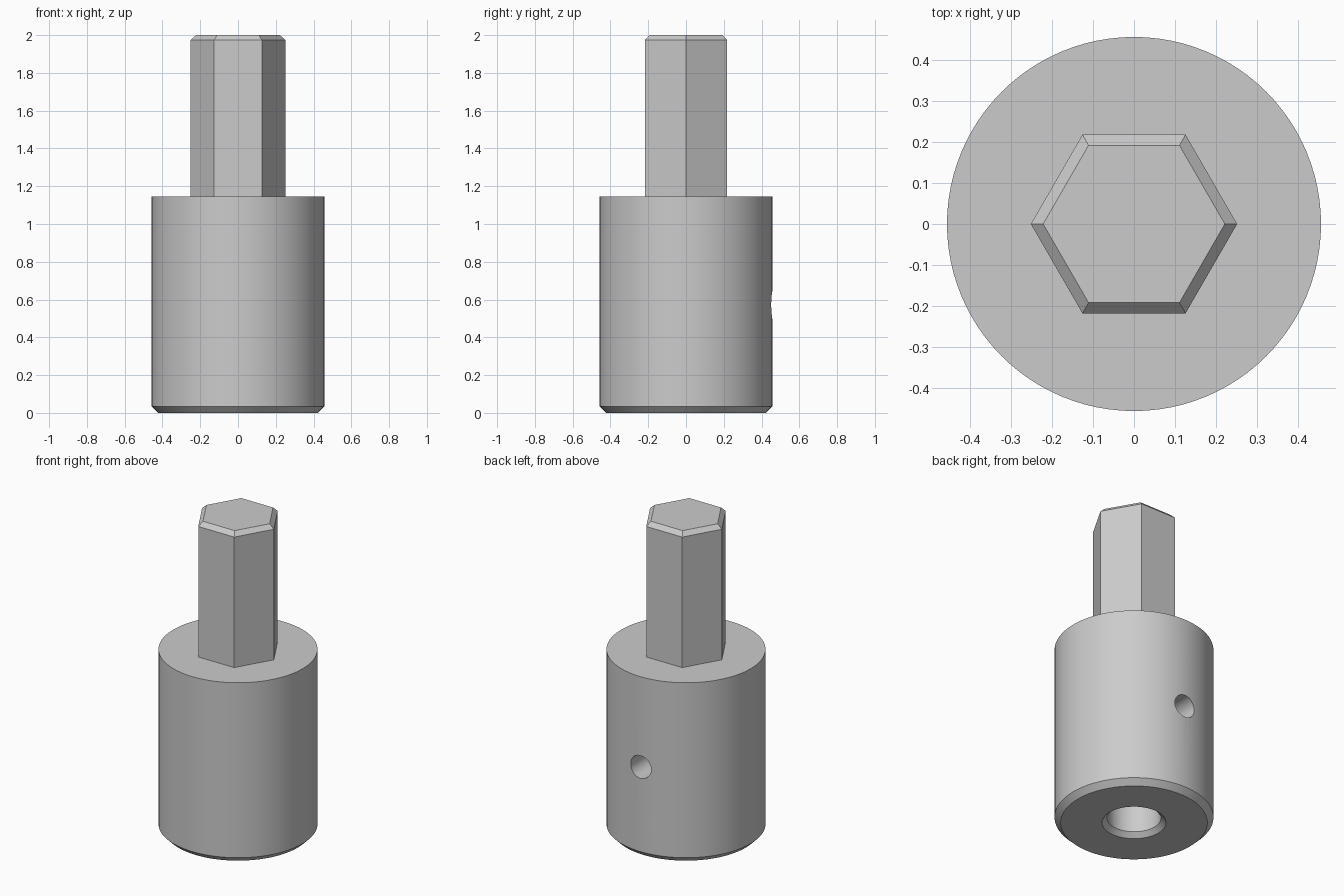
import bpy, bmesh
from math import cos, sin, tau, pi, radians
from mathutils import Matrix

cube = bpy.data.objects.get("Cube")
if cube:
    bpy.data.objects.remove(cube, do_unlink=True)

# One plain grey for the whole part
steel = bpy.data.materials.new("machined grey")
steel.use_nodes = True
GREY = (0.6, 0.6, 0.6, 1)
steel.diffuse_color = GREY
steel.node_tree.nodes["Principled BSDF"].inputs["Base Color"].default_value = GREY


def turned(name, profile, sides, flat_y=None, matrix=None):
    """Solid of revolution about z from (radius, z) pairs, optionally cut flat at +y."""
    bm = bmesh.new()
    rings = [[bm.verts.new((r * cos(tau * i / sides), r * sin(tau * i / sides), z))
              for i in range(sides)] for r, z in profile]
    for low, high in zip(rings, rings[1:]):
        for i in range(sides):
            j = (i + 1) % sides
            bm.faces.new((low[i], low[j], high[j], high[i]))
    bm.faces.new(rings[0][::-1])
    bm.faces.new(rings[-1])
    if flat_y is not None:
        cut = bmesh.ops.bisect_plane(bm, geom=bm.verts[:] + bm.edges[:] + bm.faces[:],
                                     plane_co=(0, flat_y, 0), plane_no=(0, 1, 0),
                                     clear_outer=True)
        edges = [e for e in cut["geom_cut"] if isinstance(e, bmesh.types.BMEdge)]
        bmesh.ops.contextual_create(bm, geom=edges)
    bmesh.ops.recalc_face_normals(bm, faces=bm.faces[:])
    if matrix:
        bm.transform(matrix)
    mesh = bpy.data.meshes.new(name)
    bm.to_mesh(mesh)
    bm.free()
    mesh.materials.append(steel)
    obj = bpy.data.objects.new(name, mesh)
    bpy.context.collection.objects.link(obj)
    return obj


def activate(obj):
    bpy.ops.object.select_all(action="DESELECT")
    obj.select_set(True)
    bpy.context.view_layer.objects.active = obj


def drill(obj, cutter):
    cutter.hide_render = True
    mod = obj.modifiers.new(cutter.name, "BOOLEAN")
    mod.operation, mod.solver, mod.object = "DIFFERENCE", "EXACT", cutter
    activate(obj)
    bpy.ops.object.modifier_apply(modifier=mod.name)
    bpy.data.objects.remove(cutter, do_unlink=True)


R, TOP, CHAMFER = 0.457, 1.145, 0.035
BORE, FLAT, DEPTH = 0.155, 0.122, 0.9

# Round body with a chamfered lower rim
body = turned("body", [(R - CHAMFER, 0), (R, CHAMFER), (R, TOP)], 96)

# Countersunk bore with one flat side
drill(body, turned("countersink", [(0.204, -0.02), (0.094, 0.09)], 64))
drill(body, turned("shaft_bore", [(BORE, -0.1), (BORE, DEPTH)], 64, flat_y=FLAT))

# Set screw hole from the back into the bore
sideways = Matrix.Translation((0, 0, 0.572)) @ Matrix.Rotation(-pi / 2, 4, "X")
drill(body, turned("screw_hole", [(0.072, 0.02), (0.072, 0.6)], 40, matrix=sideways))

activate(body)
bpy.ops.object.shade_smooth_by_angle(angle=radians(25))

# Hexagonal drive shank with a chamfered tip
turned("hex_shank", [(0.252, TOP), (0.252, 1.973), (0.222, 2)], 6)
